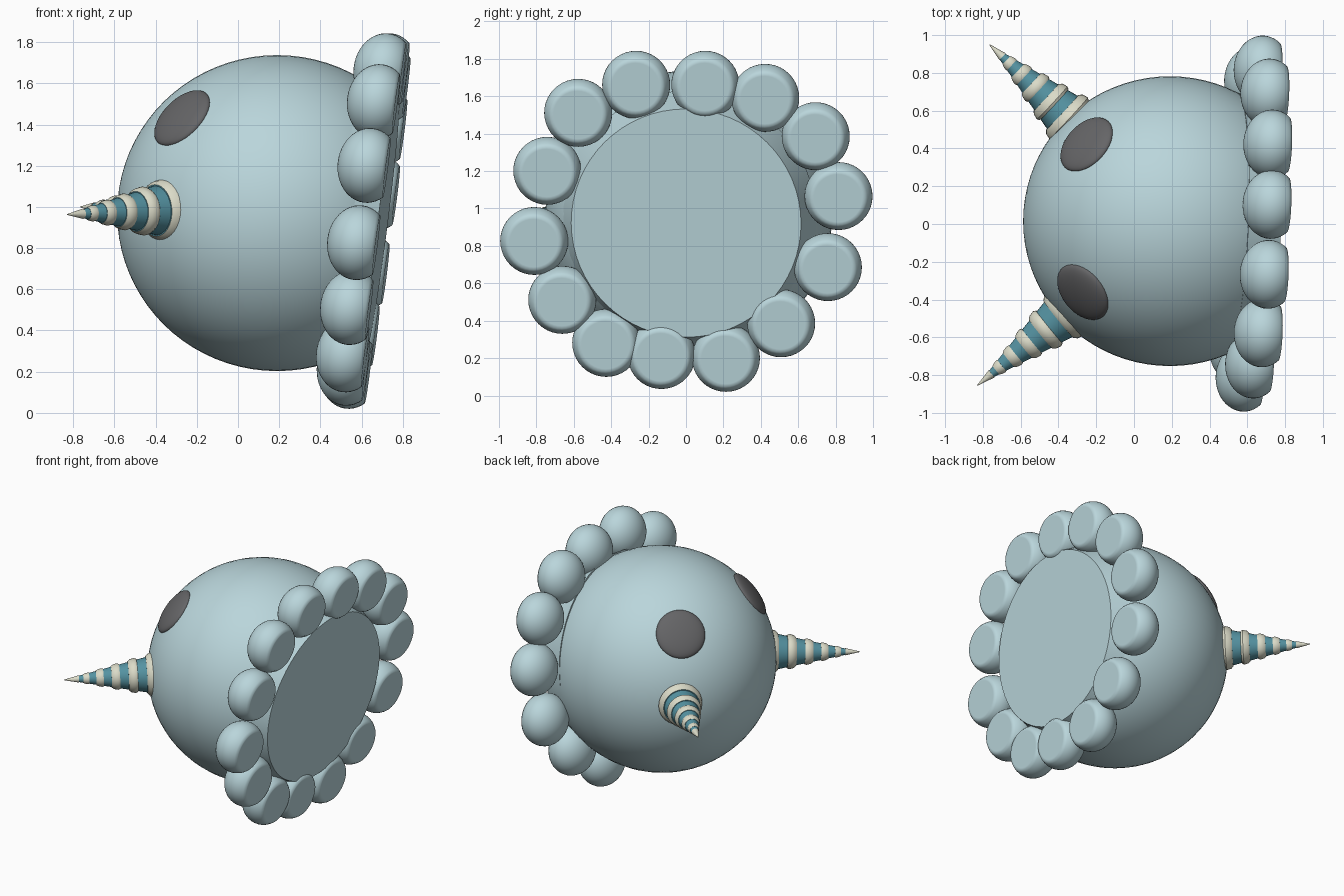
import bpy, bmesh, math
from mathutils import Vector, Matrix

cube = bpy.data.objects.get("Cube")
if cube:
    bpy.data.objects.remove(cube, do_unlink=True)


def make_material(name, rgb):
    mat = bpy.data.materials.new(name)
    mat.use_nodes = True
    color = (*rgb, 1.0)
    mat.diffuse_color = color
    mat.node_tree.nodes["Principled BSDF"].inputs["Base Color"].default_value = color
    return mat


pale_blue = make_material("pale_blue", (0.49, 0.67, 0.71))
charcoal = make_material("charcoal", (0.13, 0.13, 0.135))
teal = make_material("teal", (0.09, 0.29, 0.36))
cream = make_material("cream", (0.71, 0.71, 0.58))


def finish(bm, name, mats, origin=Vector(), axis=None, angle=40):
    """Turn a bmesh into a smooth object whose local z points along axis."""
    bmesh.ops.recalc_face_normals(bm, faces=bm.faces)
    mesh = bpy.data.meshes.new(name)
    bm.to_mesh(mesh)
    bm.free()
    for mat in mats:
        mesh.materials.append(mat)
    obj = bpy.data.objects.new(name, mesh)
    bpy.context.collection.objects.link(obj)
    turn = axis.to_track_quat("Z", "Y").to_matrix().to_4x4() if axis else Matrix()
    obj.matrix_world = Matrix.Translation(origin) @ turn
    bpy.ops.object.select_all(action="DESELECT")
    obj.select_set(True)
    bpy.context.view_layer.objects.active = obj
    bpy.ops.object.shade_smooth_by_angle(angle=math.radians(angle))
    return obj


def ellipsoid(radius, depth, segments=40, rings=24):
    bm = bmesh.new()
    bmesh.ops.create_uvsphere(bm, u_segments=segments, v_segments=rings, radius=1)
    bmesh.ops.scale(bm, vec=(radius, radius, depth), verts=bm.verts)
    return bm


# Tilted plane that closes the back of the body
normal = Vector((1, -0.04, -0.127)).normalized()
back = Vector((0.718, 0, 0.92))


def on_back(y, z):
    offset = Vector((0, y, z)) - back
    x = -(normal.y * offset.y + normal.z * offset.z) / normal.x
    return Vector((back.x + x, y, z))


# Round body, sliced by the back plane
center = Vector((0.19, 0.015, 0.97))
bm = ellipsoid(0.767, 0.777, 64, 40)
axis = Vector((-1, 0, 0))
turn = axis.to_track_quat("Z", "Y").to_matrix()
bmesh.ops.rotate(bm, matrix=turn, verts=bm.verts)
bmesh.ops.translate(bm, vec=center, verts=bm.verts)
bmesh.ops.bisect_plane(bm, geom=bm.verts[:] + bm.edges[:] + bm.faces[:],
                       plane_co=back - normal * 0.05, plane_no=normal, clear_outer=True)
finish(bm, "body", [pale_blue])

# Flat back disc with a sloping rim
bm = bmesh.new()
bmesh.ops.create_cone(bm, cap_ends=True, segments=64, radius1=0.69, radius2=0.615, depth=0.185)
finish(bm, "back_disc", [pale_blue], back - normal * 0.108, normal)

# Uneven wreath of round lobes, flattened behind
lobes = [(-.27, 1.65), (.10, 1.65), (.42, 1.58), (.69, 1.375), (.812, 1.055),
         (.755, .675), (.505, .375), (.21, .19), (-.135, .205), (-.43, .27),
         (-.665, .50), (-.815, .815), (-.745, 1.19), (-.58, 1.50)]
for i, (y, z) in enumerate(lobes):
    bm = ellipsoid(0.182, 0.15)
    for v in bm.verts:
        v.co.z = min(v.co.z, 0.09)
    finish(bm, f"lobe_{i + 1}", [pale_blue], on_back(y, z) - normal * 0.09, normal, 60)

# Shallow domed eyes
for side, spot in (("right", (-.46, -.375, .46)), ("left", (-.445, .41, .46))):
    out = Vector(spot).normalized()
    finish(ellipsoid(0.168, 0.045), f"{side}_eye", [charcoal], center + out * 0.752, out)


def horn(name, base, tip, radius=0.14, segments=32):
    """Cone of stacked bands: fat cream rings between thinner teal ones."""
    axis = tip - base
    length = axis.length
    bm = bmesh.new()
    bands = 10
    stops = [0.84 * (1 - (1 - i / bands) ** 1.25) for i in range(bands + 1)] + [1.0]
    profile = [(-0.1, radius, 0)]
    for i in range(bands):
        fat = i % 2 == 0
        a, b = stops[i], stops[i + 1]
        for s, swell in ((0, 1.0), (0.25, 1.1), (0.75, 1.1), (1, 1.0)):
            t = a + (b - a) * s
            profile.append((t, radius * (1 - t) * (swell if fat else 0.95), i % 2))
    profile += [(stops[bands], radius * (1 - stops[bands]) * 1.1, 0), (1, 0.002, 0)]
    rings = []
    for t, r, _ in profile:
        rings.append([bm.verts.new((r * math.cos(k * math.tau / segments),
                                    r * math.sin(k * math.tau / segments), t * length))
                      for k in range(segments)])
    for (lower, upper, point) in zip(rings, rings[1:], profile[1:]):
        for k in range(segments):
            n = (k + 1) % segments
            face = bm.faces.new((lower[k], lower[n], upper[n], upper[k]))
            face.material_index = point[2]
    bm.faces.new(rings[0])
    bm.faces.new(rings[-1])
    finish(bm, name, [cream, teal], base, axis)


# Striped horns
horn("right_horn", Vector((-.35, -.465, .985)), Vector((-.83, -.855, .963)))
horn("left_horn", Vector((-.335, .55, .985)), Vector((-.765, .95, 1.0)))
